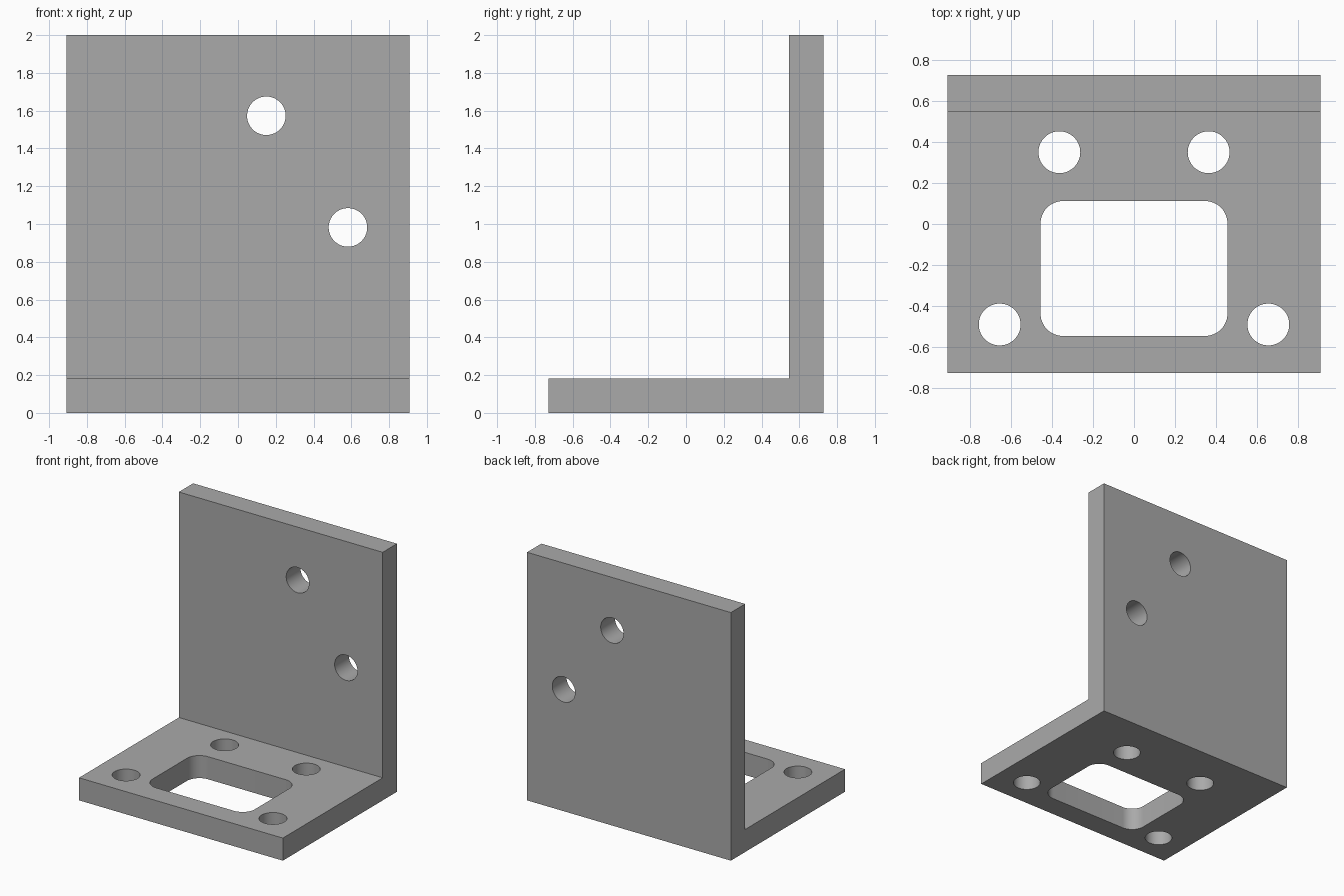
import bpy
import bmesh
import math
from mathutils import Matrix, Vector

old = bpy.data.objects.get("Cube")
if old:
    bpy.data.objects.remove(old, do_unlink=True)

HALF_W, HALF_D, HEIGHT, THICK = 0.909, 0.727, 2.0, 0.182
HOLE_R = 0.102

grey = bpy.data.materials.new("plain grey")
grey.use_nodes = True
colour = (0.4, 0.4, 0.4, 1)
grey.diffuse_color = colour
grey.node_tree.nodes["Principled BSDF"].inputs["Base Color"].default_value = colour


def prism(name, outline, depth, matrix):
    """Extrude a flat outline along local z, then place it."""
    bm = bmesh.new()
    face = bm.faces.new([bm.verts.new((x, y, 0)) for x, y in outline])
    out = bmesh.ops.extrude_face_region(bm, geom=[face])
    moved = [v for v in out["geom"] if isinstance(v, bmesh.types.BMVert)]
    bmesh.ops.translate(bm, verts=moved, vec=(0, 0, depth))
    bmesh.ops.recalc_face_normals(bm, faces=bm.faces)
    bm.transform(matrix)
    mesh = bpy.data.meshes.new(name)
    bm.to_mesh(mesh)
    bm.free()
    mesh.materials.append(grey)
    obj = bpy.data.objects.new(name, mesh)
    bpy.context.collection.objects.link(obj)
    return obj


def arc(cx, cy, r, start, sweep, steps):
    return [(cx + r * math.cos(start + sweep * i / steps),
             cy + r * math.sin(start + sweep * i / steps)) for i in range(steps + 1)]


def rounded_rect(x0, x1, y0, y1, r):
    corners = [(x1 - r, y1 - r), (x0 + r, y1 - r), (x0 + r, y0 + r), (x1 - r, y0 + r)]
    pts = []
    for i, (cx, cy) in enumerate(corners):
        pts += arc(cx, cy, r, i * math.pi / 2, math.pi / 2, 12)
    return pts


# L-shaped bracket: side profile in (y, z), extruded along x
inner_y = HALF_D - THICK
profile = [(-HALF_D, 0), (HALF_D, 0), (HALF_D, HEIGHT), (inner_y, HEIGHT),
           (inner_y, THICK), (-HALF_D, THICK)]
along_x = Matrix(((0, 0, 1, -HALF_W), (1, 0, 0, 0), (0, 1, 0, 0), (0, 0, 0, 1)))
bracket = prism("angle_bracket", profile, 2 * HALF_W, along_x)

# Cutters for the base window, base bolt holes and wall bolt holes
circle = arc(0, 0, HOLE_R, 0, math.tau, 64)[:-1]
below = Matrix.Translation((0, 0, -0.1))
cutters = [prism("window_cutter", rounded_rect(-0.456, 0.456, -0.546, 0.112, 0.11),
                 0.4, below)]
for side in (-1, 1):
    for x, y in ((0.364, 0.35), (0.655, -0.49)):
        cutters.append(prism("base_hole_cutter", circle, 0.4,
                             Matrix.Translation((side * x, y, -0.1))))
for x, z in ((0.15, 1.573), (0.582, 0.982)):
    place = Matrix.Translation((x, HALF_D + 0.1, z)) @ Matrix.Rotation(math.pi / 2, 4, Vector((1, 0, 0)))
    cutters.append(prism("wall_hole_cutter", circle, 0.4, place))

# Cut the openings, then drop the cutters
bpy.context.view_layer.objects.active = bracket
for cutter in cutters:
    cutter.hide_render = True
    mod = bracket.modifiers.new("opening", "BOOLEAN")
    mod.operation, mod.solver, mod.object = "DIFFERENCE", "EXACT", cutter
    bpy.ops.object.modifier_apply(modifier=mod.name)
    bpy.data.objects.remove(cutter, do_unlink=True)

# Smooth hole walls while keeping the plate edges crisp
bpy.ops.object.select_all(action="DESELECT")
bracket.select_set(True)
bpy.ops.object.shade_smooth_by_angle(angle=math.radians(30))
